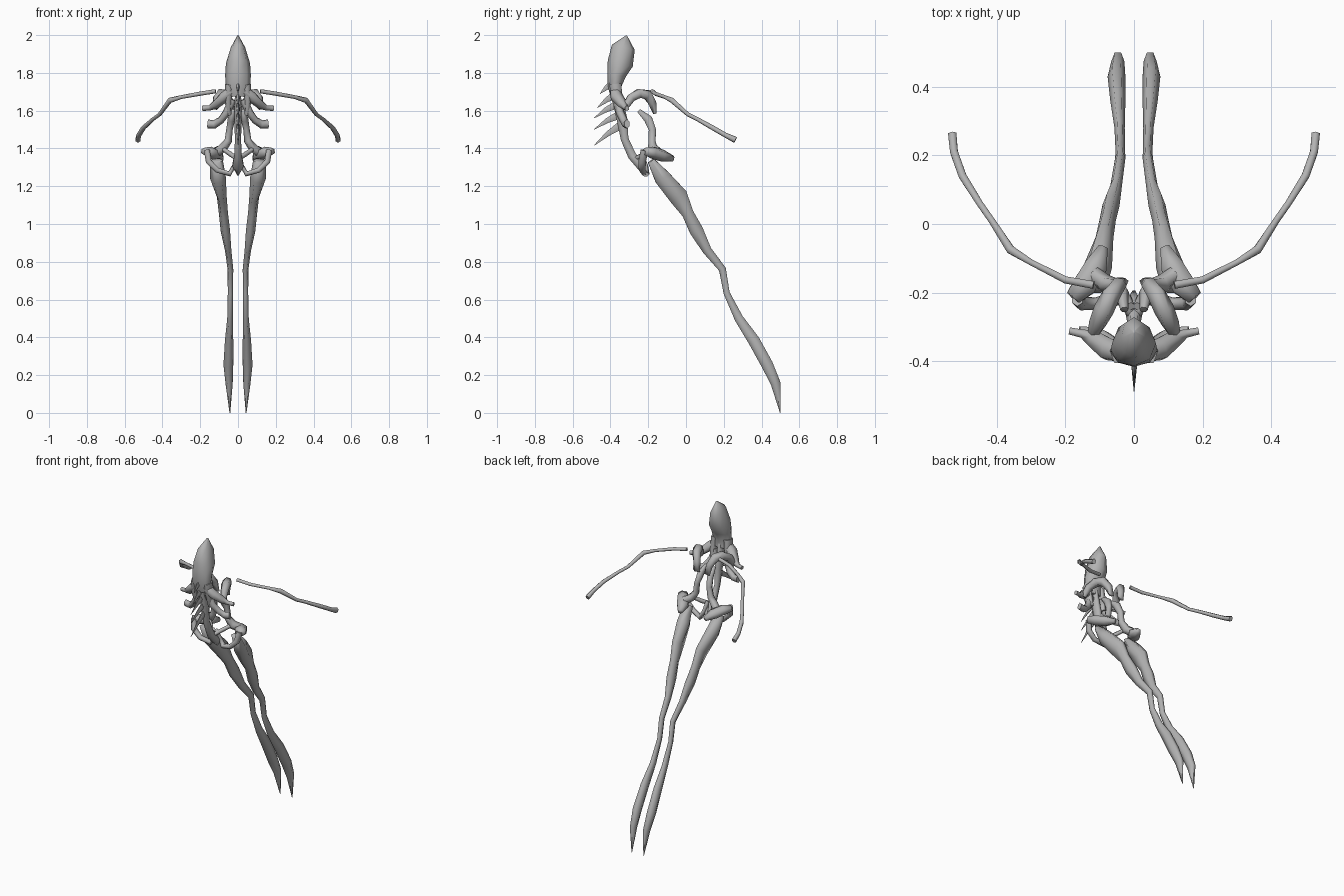
import bpy, bmesh, math
from mathutils import Vector

bone = bpy.data.materials.new("bone grey")
bone.diffuse_color = (0.45, 0.45, 0.45, 1)
X, Z = Vector((1, 0, 0)), Vector((0, 0, 1))


def tube(name, stations, sides=6, ref=Z, mirror=True):
    """Loft rings through (x, y, z, radius along ref, radius across)."""
    bm = bmesh.new()
    pts = [Vector(s[:3]) for s in stations]
    rings = []
    for i, s in enumerate(stations):
        t = (pts[min(i + 1, len(pts) - 1)] - pts[max(i - 1, 0)]).normalized()
        u = (ref - t * ref.dot(t)).normalized()
        v = t.cross(u)
        ring = []
        for k in range(sides):
            a = 2 * math.pi * k / sides
            ring.append(bm.verts.new(pts[i] + u * s[3] * math.cos(a) + v * s[4] * math.sin(a)))
        rings.append(ring)
    for a, b in zip(rings, rings[1:]):
        for k in range(sides):
            n = (k + 1) % sides
            bm.faces.new((a[k], a[n], b[n], b[k]))
    bm.faces.new(rings[0])
    bm.faces.new(rings[-1])
    bmesh.ops.recalc_face_normals(bm, faces=bm.faces)
    me = bpy.data.meshes.new(name)
    bm.to_mesh(me)
    bm.free()
    me.materials.append(bone)
    ob = bpy.data.objects.new(name, me)
    bpy.context.collection.objects.link(ob)
    if mirror:
        ob.modifiers.new("mirror", "MIRROR")
    bpy.ops.object.select_all(action='DESELECT')
    ob.select_set(True)
    bpy.context.view_layer.objects.active = ob
    bpy.ops.object.shade_smooth_by_angle(angle=math.radians(80))
    return ob


# Elongated skull
tube("skull", [(0, -.315, 1.997, .004, .004), (0, -.332, 1.935, .038, .062),
               (0, -.348, 1.85, .064, .068), (0, -.368, 1.79, .068, .05),
               (0, -.378, 1.73, .066, .037), (0, -.37, 1.68, .06, .03)], 8, X, False)
# Cheek prongs below the skull
tube("cheek_prong", [(.045, -.374, 1.74, .024, .037), (.052, -.365, 1.66, .02, .033),
                     (.046, -.345, 1.58, .012, .024)], 6, X)
# Backbone, swelling into the tail bone
tube("spine", [(0, -.375, 1.75, .012, .03), (0, -.36, 1.65, .018, .033),
               (0, -.338, 1.55, .02, .032), (0, -.325, 1.45, .016, .024),
               (0, -.285, 1.36, .02, .026), (0, -.235, 1.305, .03, .028),
               (0, -.205, 1.265, .008, .016)], 6, X, False)
# Row of spikes along the backbone
spikes = [(-.39, 1.74, -.455, 1.69), (-.38, 1.68, -.47, 1.615), (-.37, 1.63, -.488, 1.56),
          (-.36, 1.575, -.488, 1.50), (-.35, 1.52, -.488, 1.415)]
for i, (y, z, ty, tz) in enumerate(spikes):
    my, mz = y * .55 + ty * .45, z * .55 + tz * .45 + .006
    tube(f"spike_{i + 1}", [(0, y, z, .011, .022), (0, my, mz, .008, .014),
                            (0, ty, tz, .001, .001)], 5, X, False)

# Upper side ribs with flared ends
tube("upper_side_rib", [(.035, -.375, 1.705, .026, .03), (.075, -.365, 1.67, .03, .036),
                        (.118, -.335, 1.632, .024, .028), (.15, -.32, 1.615, .014, .014),
                        (.188, -.312, 1.612, .014, .012)])
# Lower side ribs
tube("lower_side_rib", [(.03, -.36, 1.66, .024, .018), (.06, -.35, 1.59, .022, .022),
                        (.09, -.33, 1.55, .02, .022), (.125, -.318, 1.527, .022, .02),
                        (.16, -.312, 1.53, .024, .016)])
# Arched shoulder blades
tube("shoulder_arch", [(.12, -.325, 1.615, .016, .02), (.106, -.29, 1.668, .026, .026),
                       (.088, -.25, 1.69, .03, .028), (.066, -.205, 1.685, .028, .03),
                       (.045, -.178, 1.64, .024, .024), (.036, -.165, 1.585, .02, .01)], 6, X)
# Free long curved arms
tube("arm", [(.118, -.178, 1.703, .011, .013), (.20, -.163, 1.69, .011, .012),
             (.30, -.112, 1.672, .01, .01), (.36, -.075, 1.655, .015, .014),
             (.415, .01, 1.58, .011, .011), (.45, .06, 1.555, .011, .011),
             (.50, .14, 1.51, .013, .013), (.525, .21, 1.47, .013, .013),
             (.53, .262, 1.445, .017, .014)])

# Struts from the chest to the hip
tube("belly_strut", [(.028, -.25, 1.60, .012, .012), (.035, -.2, 1.555, .02, .026),
                     (.045, -.178, 1.50, .017, .022), (.052, -.18, 1.44, .02, .022),
                     (.082, -.175, 1.40, .026, .028), (.115, -.15, 1.38, .026, .03)], 6, X)
# Hip sockets
tube("hip", [(.178, -.215, 1.385, .02, .026), (.145, -.18, 1.378, .032, .04),
             (.112, -.125, 1.362, .032, .038), (.09, -.068, 1.345, .016, .016)])
# Lower pelvic loops
tube("pelvic_loop", [(.165, -.22, 1.39, .02, .018), (.155, -.232, 1.33, .02, .018),
                     (.11, -.232, 1.285, .018, .016), (.045, -.215, 1.265, .022, .015),
                     (.02, -.215, 1.31, .014, .012), (.01, -.24, 1.37, .012, .012)], 6, Vector((0, -1, 0)))
# Inner pelvic fork
tube("pelvic_fork", [(.01, -.26, 1.35, .012, .014), (.04, -.22, 1.37, .014, .012),
                     (.075, -.19, 1.395, .012, .014)], 5)

# Long tapering legs with knees and pointed feet
tube("leg", [(.115, -.185, 1.335, .035, .022), (.106, -.125, 1.245, .042, .05),
             (.086, -.04, 1.145, .026, .058), (.077, .01, 1.055, .024, .036),
             (.067, .055, .965, .025, .042), (.052, .112, .86, .017, .028),
             (.04, .193, .76, .015, .022), (.04, .215, .635, .014, .019),
             (.042, .28, .50, .015, .027), (.047, .358, .385, .022, .036),
             (.051, .43, .255, .026, .036), (.047, .475, .155, .019, .03),
             (.043, .499, .0, .002, .002)], 6, X)
